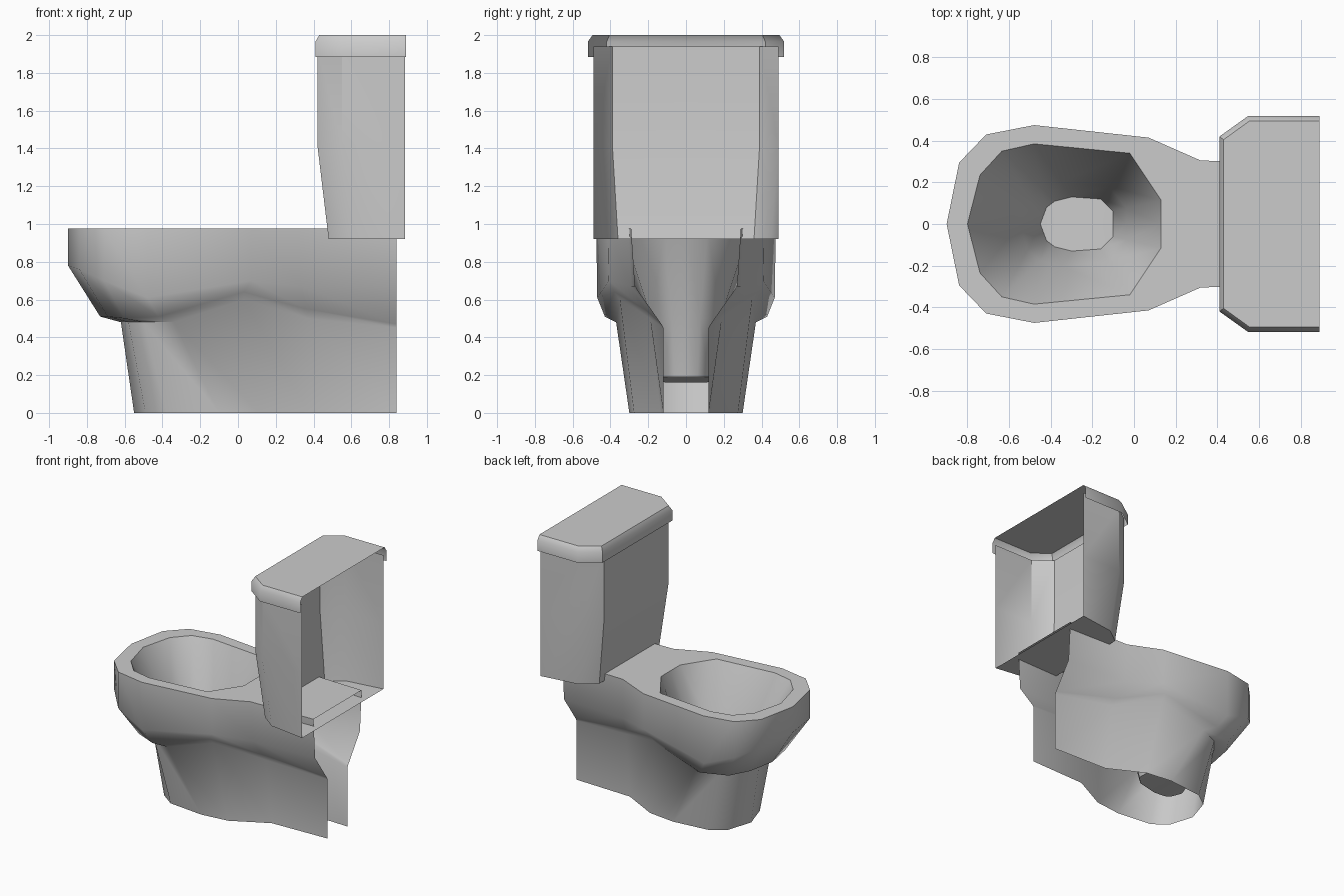
import bpy, bmesh

cube = bpy.data.objects.get("Cube")
if cube:
    bpy.data.objects.remove(cube, do_unlink=True)

ceramic = bpy.data.materials.new("light grey ceramic")
ceramic.use_nodes = True
GREY = (0.6, 0.6, 0.6, 1)
ceramic.diffuse_color = GREY
ceramic.node_tree.nodes["Principled BSDF"].inputs["Base Color"].default_value = GREY


def level(points, z):
    """Lift a flat half outline to height z."""
    return [(x, y, z) for x, y in points]


def centre_line(ring):
    """Collapse a half ring onto the mirror plane, to cap it flat."""
    return [(x, 0, z) for x, y, z in ring]


def blend(a, b, t, z):
    """Half ring part of the way from a to b, at height z."""
    return [(p[0] + (q[0] - p[0]) * t, p[1] + (q[1] - p[1]) * t, z) for p, q in zip(a, b)]


def half_loft(name, rings, angle=0.6):
    """Skin half rings running from front to back, then mirror across y."""
    bm = bmesh.new()
    rows = [[bm.verts.new(p) for p in ring] for ring in rings]
    for low, high in zip(rows, rows[1:]):
        for i in range(len(low) - 1):
            bm.faces.new((low[i + 1], low[i], high[i], high[i + 1]))
    bmesh.ops.remove_doubles(bm, verts=bm.verts, dist=0.0005)
    bmesh.ops.dissolve_degenerate(bm, edges=bm.edges, dist=0.0005)
    # mirrored copy, welded along the centre line
    copy = bmesh.ops.duplicate(bm, geom=bm.verts[:] + bm.edges[:] + bm.faces[:])["geom"]
    for v in [g for g in copy if isinstance(g, bmesh.types.BMVert)]:
        v.co.y *= -1
    bmesh.ops.reverse_faces(bm, faces=[g for g in copy if isinstance(g, bmesh.types.BMFace)])
    bmesh.ops.remove_doubles(bm, verts=bm.verts, dist=0.0005)
    mesh = bpy.data.meshes.new(name)
    bm.to_mesh(mesh)
    bm.free()
    mesh.materials.append(ceramic)
    obj = bpy.data.objects.new(name, mesh)
    bpy.context.collection.objects.link(obj)
    bpy.ops.object.select_all(action="DESELECT")
    obj.select_set(True)
    bpy.context.view_layer.objects.active = obj
    bpy.ops.object.shade_smooth_by_angle(angle=angle)
    return obj


RIM_Z = 0.975

# Pedestal: open shell from the foot up to the outer rim
foot = [(-.55, 0), (-.49, .19), (-.38, .27), (-.1, .3), (.11, .275), (.38, .135), (.84, .12)]
neck = [(-.62, 0, .48), (-.58, .2, .48), (-.5, .3, .48), (-.34, .37, .48),
        (.03, .35, .6), (.37, .19, .5), (.84, .12, .45)]
belly = [(-.73, 0, .51), (-.69, .21, .51), (-.6, .34, .5), (-.42, .43, .51),
         (.03, .38, .64), (.36, .22, .55), (.84, .13, .47)]
bulge = [(-.9, 0, .78), (-.84, .295, .76), (-.71, .43, .7), (-.48, .47, .61),
         (.07, .41, .7), (.33, .29, .67), (.84, .27, .67)]
outer = [(-.9, 0), (-.84, .295), (-.71, .43), (-.48, .475), (.07, .415), (.32, .305), (.84, .29)]
half_loft("pedestal", [level(foot, 0), neck, belly, bulge, level(outer, RIM_Z)], 0.9)

# Rim: flat top between the outer edge and the bowl opening
inner = [(-.8, 0), (-.74, .235), (-.635, .35), (-.48, .385), (-.02, .34), (.13, .115), (.13, 0)]
half_loft("rim", [level(outer + [(.84, 0)], RIM_Z), level(inner + inner[-1:], RIM_Z)])

# Bowl: walls narrowing to a small tilted floor
floor = [(-.45, 0, .16), (-.42, .08, .16), (-.38, .11, .16), (-.3, .13, .17),
         (-.16, .12, .19), (-.1, .06, .19), (-.1, 0, .19)]
waist = blend(inner, floor, 0.72, 0.5)
half_loft("bowl", [level(inner, RIM_Z), waist, floor, centre_line(floor)], 0.9)

# Tank: tapered toward the bottom, open at the back
tank_base = level([(.48, 0), (.48, .36), (.6, .45), (.885, .49)], 0.92)
tank_body = [(.42, 0), (.42, .39), (.55, .49), (.885, .49)]
half_loft("tank", [centre_line(tank_base), tank_base, level(tank_body, 1.42), level(tank_body, 1.94)])

# Lid: overhanging cap with a softened upper edge, open at the back
lid_edge = [(.41, 0), (.41, .42), (.55, .52), (.89, .52)]
lid_top = level([(.43, 0), (.43, .405), (.555, .495), (.89, .495)], 2)
half_loft("tank_lid", [level(lid_edge, 1.885), level(lid_edge, 1.965), lid_top, centre_line(lid_top)], 0.8)
